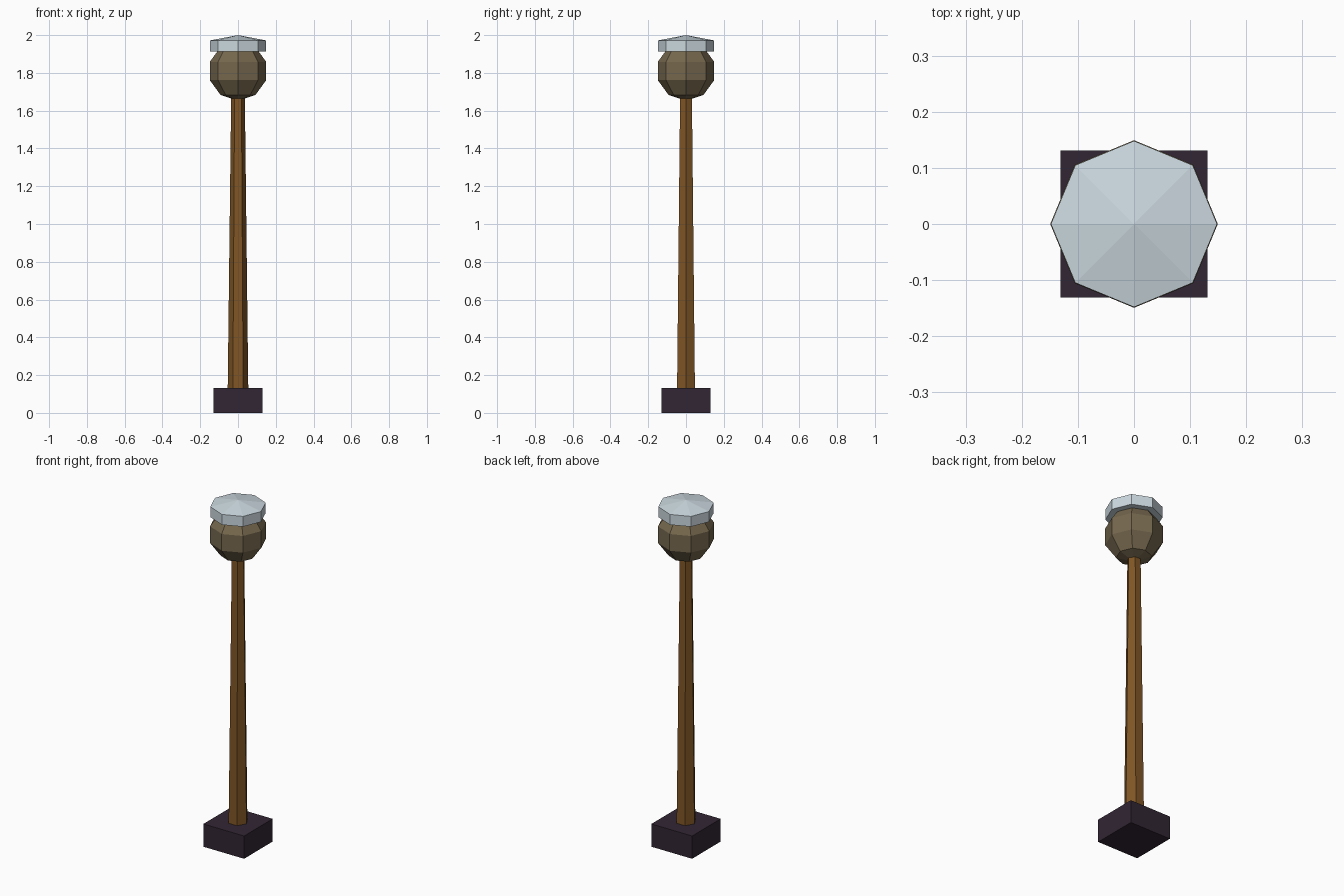
import bpy, bmesh
from math import sin, cos, pi

cube = bpy.data.objects.get("Cube")
if cube:
    bpy.data.objects.remove(cube, do_unlink=True)


def material(name, rgb):
    mat = bpy.data.materials.new(name)
    mat.use_nodes = True
    mat.diffuse_color = (*rgb, 1)
    mat.node_tree.nodes["Principled BSDF"].inputs["Base Color"].default_value = (*rgb, 1)
    return mat


def lathe(name, profile, sides, mat, turn=0.0):
    """Flat-shaded solid from (radius, height) pairs, bottom to top."""
    bm = bmesh.new()
    rings = []
    for r, z in profile:
        if r < 1e-4:
            rings.append([bm.verts.new((0, 0, z))])
        else:
            angles = [turn + 2 * pi * i / sides for i in range(sides)]
            rings.append([bm.verts.new((r * cos(a), r * sin(a), z)) for a in angles])
    for low, high in zip(rings, rings[1:]):
        for i in range(sides):
            j = (i + 1) % sides
            corners = [low[i % len(low)], low[j % len(low)],
                       high[j % len(high)], high[i % len(high)]]
            bm.faces.new(list(dict.fromkeys(corners)))
    # flat end caps
    for ring in (rings[0], rings[-1]):
        if len(ring) > 1:
            bm.faces.new(ring)
    bmesh.ops.recalc_face_normals(bm, faces=bm.faces[:])
    mesh = bpy.data.meshes.new(name)
    bm.to_mesh(mesh)
    bm.free()
    mesh.materials.append(mat)
    obj = bpy.data.objects.new(name, mesh)
    bpy.context.scene.collection.objects.link(obj)
    return obj


dark_plum = material("dark plum", (0.032, 0.019, 0.034))
brown_wood = material("brown wood", (0.216, 0.093, 0.018))
olive_brown = material("olive brown", (0.180, 0.138, 0.076))
pale_blue = material("pale blue grey", (0.60, 0.69, 0.74))

# Square foot block
half = 0.131
lathe("base_block", [(half * 2 ** 0.5, 0), (half * 2 ** 0.5, 0.132)], 4, dark_plum, pi / 4)

# Tapered six-sided post
lathe("post", [(0.056, 0.003), (0.036, 1.69)], 6, brown_wood)

# Faceted globe
radius, centre, rows = 0.157, 1.81, 5
globe = [(radius * sin(pi * k / rows), centre - radius * cos(pi * k / rows))
         for k in range(rows + 1)]
lathe("globe", globe, 8, olive_brown)

# Octagonal cap with a shallow point
lathe("cap", [(0.148, 1.912), (0.148, 1.972), (0, 2.0)], 8, pale_blue)
